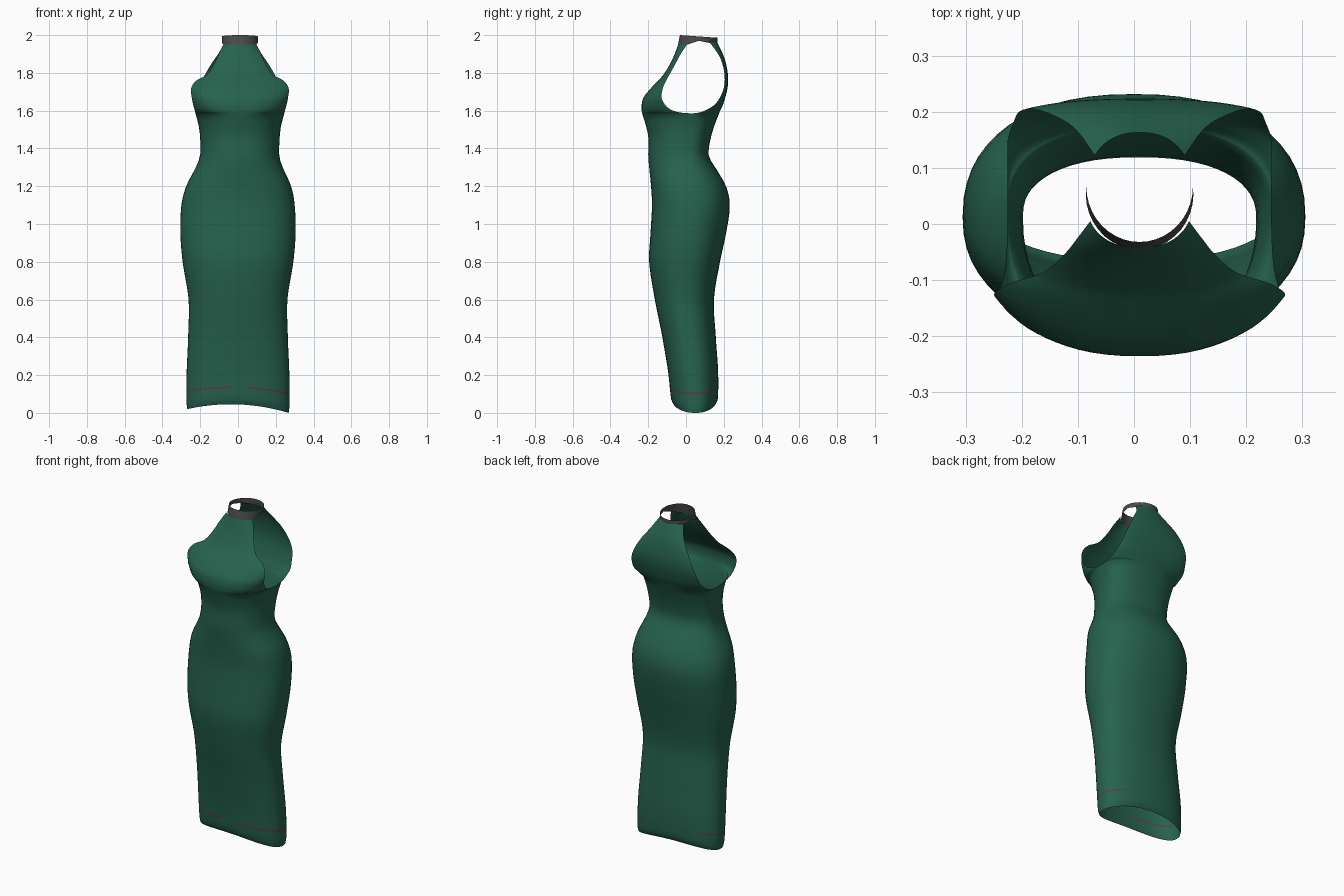
import bpy, bmesh
from math import sin, cos, radians, pi

cube = bpy.data.objects.get("Cube")
if cube:
    bpy.data.objects.remove(cube)


def material(name, rgb):
    m = bpy.data.materials.new(name)
    m.use_nodes = True
    col = (*rgb, 1)
    m.diffuse_color = col
    bsdf = m.node_tree.nodes["Principled BSDF"]
    bsdf.inputs["Base Color"].default_value = col
    bsdf.inputs["Roughness"].default_value = 0.7
    return m


GREEN = material("deep green fabric", (0.019, 0.122, 0.076))
GREY = material("charcoal collar", (0.07, 0.07, 0.072))
ROSE = material("dusty rose stitching", (0.12, 0.04, 0.06))


def sample(keys, z):
    """Smooth interpolation of a key table whose first column is height."""
    i = 0
    while i < len(keys) - 2 and z > keys[i + 1][0]:
        i += 1
    a, b = keys[i], keys[i + 1]
    p, q = keys[max(i - 1, 0)], keys[min(i + 2, len(keys) - 1)]
    h = b[0] - a[0]
    t = (z - a[0]) / h
    out = []
    for c in range(1, len(a)):
        m0 = (b[c] - p[c]) / (b[0] - p[0]) * h
        m1 = (q[c] - a[c]) / (q[0] - a[0]) * h
        out.append((2*t**3 - 3*t*t + 1) * a[c] + (t**3 - 2*t*t + t) * m0
                   + (3*t*t - 2*t**3) * b[c] + (t**3 - t*t) * m1)
    return out


# Skirt and waist: height, front y, back y, half width, side seam y
BODY = [
    (0, -.065, .155, .268, .05), (.03, -.078, .168, .272, .05),
    (.2, -.095, .17, .272, .04), (.4, -.125, .158, .264, .02),
    (.6, -.165, .148, .262, 0), (.8, -.195, .18, .293, 0),
    (.95, -.188, .212, .305, .01), (1.1, -.18, .232, .3, .02),
    (1.2, -.185, .212, .278, .01), (1.3, -.195, .155, .23, .01),
    (1.36, -.2, .12, .21, .01), (1.45, -.198, .13, .21, .02),
    (1.52, -.212, .15, .218, .03), (1.585, -.232, .175, .235, .03)]

# Bodice panels: height, middle y, edge x, edge y, arc angle
FRONT = [
    (1.585, -.232, .235, .03, 90), (1.59, -.233, .236, -.03, 88),
    (1.605, -.235, .24, -.08, 84), (1.63, -.235, .247, -.11, 78),
    (1.67, -.225, .255, -.13, 70), (1.72, -.185, .258, -.122, 60),
    (1.76, -.147, .23, -.105, 55), (1.79, -.12, .175, -.088, 55),
    (1.85, -.083, .135, -.055, 55), (1.9, -.06, .113, -.028, 60),
    (1.95, -.042, .088, .005, 65)]
BACK = [
    (1.585, .175, .235, .03, 90), (1.59, .177, .235, .07, 88),
    (1.605, .183, .235, .11, 84), (1.63, .195, .235, .15, 78),
    (1.67, .208, .225, .18, 70), (1.72, .22, .215, .2, 60),
    (1.78, .223, .19, .205, 55), (1.85, .212, .15, .192, 55),
    (1.9, .195, .115, .17, 55), (1.965, .163, .08, .122, 55)]

COLS = 28
SQUARE = 0.87   # below 1 makes the cross-section boxier


def arc(bm, z, mid, ex, ey, angle):
    a = radians(angle)
    end = max(cos(a), 0) ** SQUARE if angle < 89.9 else 0
    shift = .01 * min(max((z - 1.1) / .3, 0), 1)
    row = []
    for i in range(COLS + 1):
        u = 2 * i / COLS - 1
        s = abs(sin(a * u) / sin(a)) ** SQUARE * (1 if u > 0 else -1)
        t = (max(cos(a * u), 0) ** SQUARE - end) / (1 - end)
        if i in (0, COLS):
            t = 0
        # the hem arches up at the middle and dips slightly to one side
        fade = max(1 - z / .35, 0)
        lift = (.035 * (1 - s * s) + .01 * (1 - s)) * fade
        row.append(bm.verts.new((ex * s + shift, ey + (mid - ey) * t, z + lift)))
    return row


def sheet(bm, rows, flip, stripe=None):
    for r in range(len(rows) - 1):
        for i in range(COLS):
            q = [rows[r][i], rows[r][i + 1], rows[r + 1][i + 1], rows[r + 1][i]]
            f = bm.faces.new(q[::-1] if flip else q)
            f.smooth = True
            if r == stripe:
                side = abs(2 * (i + .5) / COLS - 1)
                f.material_index = int(.45 < side if flip else .06 < side)


def finish(bm, name, mats):
    bmesh.ops.remove_doubles(bm, verts=bm.verts, dist=.0004)
    me = bpy.data.meshes.new(name)
    bm.to_mesh(me)
    bm.free()
    for m in mats:
        me.materials.append(m)
    ob = bpy.data.objects.new(name, me)
    bpy.context.scene.collection.objects.link(ob)
    return ob


# Dress: front and back sheets sharing side seams up to the armholes
bm = bmesh.new()
STITCH = [0, .015, .03, .06, .098, .108]
heights = STITCH + [.15 + (1.585 - .15) * i / 40 for i in range(41)]
for panel, back in ((FRONT, False), (BACK, True)):
    rows = []
    for z in heights:
        yf, yb, hw, ey = sample(BODY, z)
        rows.append(arc(bm, z, yb if back else yf, hw, ey, 90))
    for k in range(len(panel) - 1):
        for step in (1, 2, 3):
            z = panel[k][0] + (panel[k + 1][0] - panel[k][0]) * step / 3
            rows.append(arc(bm, z, *sample(panel, z)))
    sheet(bm, rows, back, stripe=4)
finish(bm, "dress", [GREEN, ROSE])

# Collar: band round the neck, deepest at the front
bm = bmesh.new()
SEG = 40
rings = []
for k in range(4):
    t = k / 3
    ring = []
    for i in range(SEG):
        th = 2 * pi * i / SEG
        c = cos(th)
        low = 1.97 - .037 * max(c, 0) - .02 * max(-c, 0)
        high = 1.993 + .007 * c
        flare = 1 + .14 * (1 - t) * max(c, 0)
        ring.append(bm.verts.new((.01 + .095 * sin(th) * flare,
                                  .067 - .099 * c * flare,
                                  low + (high - low) * t)))
    rings.append(ring)
for lo, hi in zip(rings, rings[1:]):
    for i in range(SEG):
        j = (i + 1) % SEG
        bm.faces.new((lo[i], lo[j], hi[j], hi[i])).smooth = True
finish(bm, "collar", [GREY])
